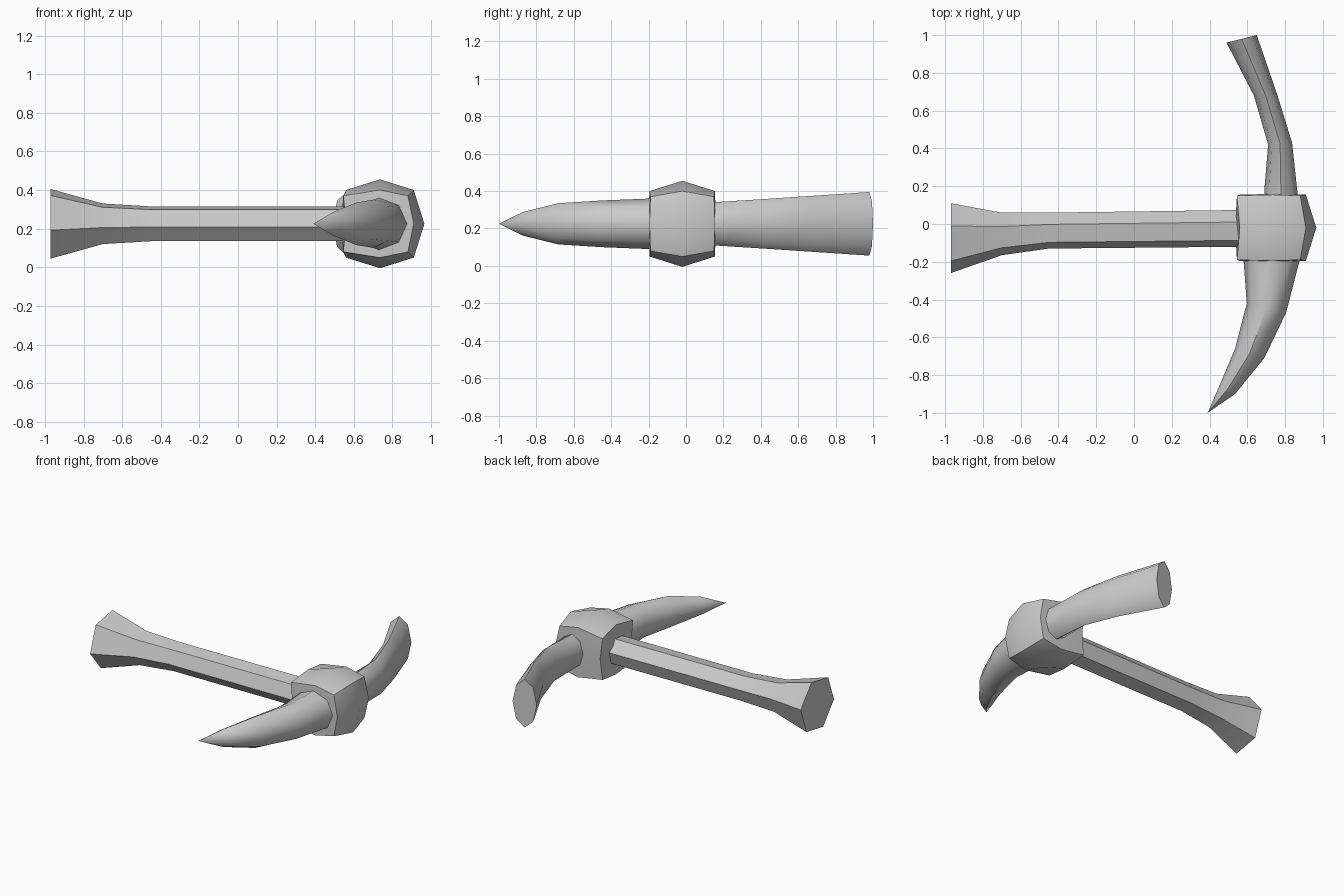
import bpy, bmesh
from math import sin, cos, radians
from mathutils import Vector

if "Cube" in bpy.data.objects:
    bpy.data.objects.remove(bpy.data.objects["Cube"])

ZC = 0.225  # height of the tool's mid plane


def finish(bm, name):
    bmesh.ops.recalc_face_normals(bm, faces=bm.faces)
    mesh = bpy.data.meshes.new(name)
    bm.to_mesh(mesh)
    bm.free()
    ob = bpy.data.objects.new(name, mesh)
    bpy.context.collection.objects.link(ob)
    bpy.ops.object.select_all(action='DESELECT')
    ob.select_set(True)
    bpy.context.view_layer.objects.active = ob
    bpy.ops.object.shade_smooth_by_angle(angle=radians(50))
    return ob


def loft(name, rings, sides, turn, tip=None):
    """Skin rings given as (left xy, right xy, half height)."""
    bm = bmesh.new()
    angles = [radians(turn + i * 360 / sides) for i in range(sides)]
    mu = max(abs(cos(a)) for a in angles)
    mv = max(abs(sin(a)) for a in angles)
    loops = []
    for left, right, half in rings:
        l, r = Vector((*left, ZC)), Vector((*right, ZC))
        mid, out = (l + r) / 2, (r - l) / 2
        loops.append([bm.verts.new(mid + out * (cos(a) / mu) + Vector((0, 0, half * sin(a) / mv)))
                      for a in angles])
    for a, b in zip(loops, loops[1:]):
        for i in range(sides):
            j = (i + 1) % sides
            bm.faces.new((a[i], a[j], b[j], b[i]))
    bm.faces.new(loops[0])
    if tip:
        t = bm.verts.new(tip)
        for i in range(sides):
            bm.faces.new((loops[-1][i], loops[-1][(i + 1) % sides], t))
    else:
        bm.faces.new(loops[-1])
    return finish(bm, name)


# Hub: cube cut once and rounded, flattened where the arms and handle join
bm = bmesh.new()
bmesh.ops.create_cube(bm, size=2)
bmesh.ops.subdivide_edges(bm, edges=bm.edges, cuts=1, use_grid_fill=True)
for v in bm.verts:
    axes = sum(abs(c) > 0.5 for c in v.co)
    size = {1: 0.23, 2: 0.175, 3: 0.145}[axes]
    x, y, z = v.co
    v.co *= size
    if axes == 3:
        v.co.y = 0.17 * y
        if x < 0:
            v.co.x = -0.19
    if axes == 1 and abs(y) > 0.5:
        v.co.y = 0.18 * y
    if axes == 1 and x < -0.5:
        v.co.x = -0.20
    v.co += Vector((0.735, -0.02, ZC))
finish(bm, "hub")

# Handle: hexagonal bar with a flared butt
loft("handle", [
    ((0.62, -0.12), (0.62, 0.075), 0.09),
    ((-0.45, -0.13), (-0.45, 0.06), 0.09),
    ((-0.70, -0.165), (-0.70, 0.06), 0.105),
    ((-0.97, -0.26), (-0.97, 0.11), 0.18)], 6, 10)

# Pick: curved arm that ends in a point
loft("pick_arm", [
    ((0.58, -0.12), (0.88, -0.12), 0.135),
    ((0.58, -0.19), (0.875, -0.20), 0.135),
    ((0.597, -0.42), (0.805, -0.47), 0.125),
    ((0.535, -0.66), (0.69, -0.71), 0.11),
    ((0.455, -0.85), (0.535, -0.90), 0.062)], 8, 0, (0.39, -1.0, ZC))

# Chisel: curved arm that grows taller toward a blunt end
loft("chisel_arm", [
    ((0.69, 0.10), (0.87, 0.10), 0.115),
    ((0.69, 0.18), (0.865, 0.17), 0.117),
    ((0.71, 0.42), (0.837, 0.43), 0.133),
    ((0.635, 0.68), (0.76, 0.68), 0.15),
    ((0.49, 0.96), (0.65, 1.0), 0.17)], 8, 0)
